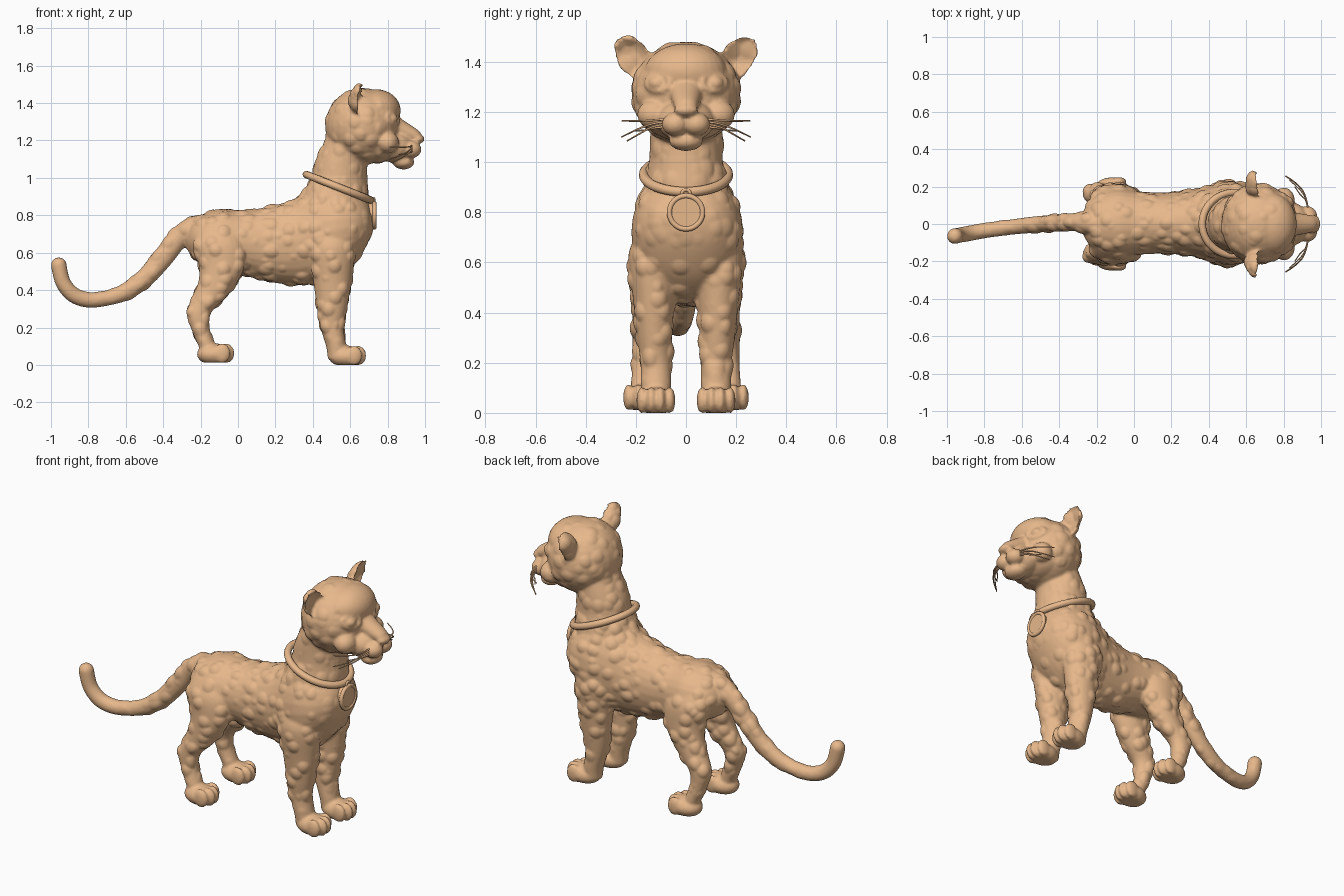
import bpy, bmesh, math
from mathutils import Vector, Matrix, noise

if "Cube" in bpy.data.objects:
    bpy.data.objects.remove(bpy.data.objects["Cube"])

fur = bpy.data.materials.new("tan")
fur.diffuse_color = (0.80, 0.48, 0.26, 1)
fur.use_nodes = True
fur.node_tree.nodes["Principled BSDF"].inputs["Base Color"].default_value = fur.diffuse_color
bm = bmesh.new()          # every fleshy part is gathered here, then fused


def ball(c, r, rot=None, floor=None, dish=None):
    """Ellipsoid; optional flat floor or hollowed +x side."""
    vs = bmesh.ops.create_uvsphere(bm, u_segments=28, v_segments=18, radius=1)["verts"]
    for v in vs:
        p = v.co.copy()
        if dish and p.x > 0:
            p.x *= -dish
        p = Vector((p.x * r[0], p.y * r[1], p.z * r[2]))
        if rot:
            p = rot @ p
        p += Vector(c)
        if floor is not None:
            p.z = max(p.z, floor)
        v.co = p


def loft(keys, up=None, steps=6, n=28):
    """Skin of ellipses; key = x, y, z, half size in side plane, half width in y."""
    k = [keys[0]] + list(keys) + [keys[-1]]
    rows = []
    for i in range(1, len(k) - 2):
        for s in range(steps):
            t = s / steps
            rows.append([0.5 * (2 * b + (c - a) * t + (2 * a - 5 * b + 4 * c - d) * t * t
                                + (3 * b - a - 3 * c + d) * t ** 3)
                         for a, b, c, d in zip(*k[i - 1:i + 3])])
    rows.append(list(keys[-1]))
    rings = []
    for i, q in enumerate(rows):
        t = Vector(rows[min(i + 1, len(rows) - 1)][:3]) - Vector(rows[max(i - 1, 0)][:3])
        u = Vector(up) if up else t.cross(Vector((0, 1, 0))).normalized()
        rings.append([bm.verts.new(Vector(q[:3]) + u * q[3] * math.cos(a) + Vector((0, q[4] * math.sin(a), 0)))
                      for a in (2 * math.pi * j / n for j in range(n))])
    faces = [bm.faces.new(rings[0]), bm.faces.new(rings[-1][::-1])]
    for r0, r1 in zip(rings, rings[1:]):
        for j in range(n):
            faces.append(bm.faces.new((r0[j], r1[j], r1[(j + 1) % n], r0[(j + 1) % n])))
    bmesh.ops.recalc_face_normals(bm, faces=faces)


def add(name, mesh):
    ob = bpy.data.objects.new(name, mesh)
    bpy.context.collection.objects.link(ob)
    mesh.materials.clear()
    mesh.materials.append(fur)
    return ob


def baked(ob):
    """Evaluate modifiers or curve bevels into a plain mesh object."""
    dg = bpy.context.evaluated_depsgraph_get()
    me = bpy.data.meshes.new_from_object(ob.evaluated_get(dg))
    name = ob.name
    bpy.data.objects.remove(ob)
    ob = add(name, me)
    ob.name = name
    me.polygons.foreach_set("use_smooth", [True] * len(me.polygons))
    return ob


def tube(name, pts, r, cyclic=False, taper=False):
    cu = bpy.data.curves.new(name, "CURVE")
    cu.dimensions, cu.bevel_depth, cu.bevel_resolution = "3D", r, 3
    cu.use_fill_caps = True
    sp = cu.splines.new("POLY" if cyclic else "NURBS")
    sp.points.add(len(pts) - 1)
    for i, (p, q) in enumerate(zip(sp.points, pts)):
        p.co = (*q, 1)
        p.radius = 1 - 0.6 * i / len(pts) if taper else 1
    sp.use_cyclic_u = cyclic
    if not cyclic:
        sp.order_u, sp.use_endpoint_u = 3, True
    return baked(add(name, cu))


# torso: x, top, bottom, half width
torso = [(-.275, .72, .62, .06), (-.22, .79, .55, .14), (-.1, .835, .50, .185), (.02, .83, .48, .172),
         (.15, .845, .445, .165), (.3, .89, .425, .178), (.42, .97, .43, .205), (.52, .99, .45, .225),
         (.62, .95, .53, .20), (.69, .88, .64, .135), (.72, .80, .72, .05)]
loft([(x, .005, (t + b) / 2, (t - b) / 2, w) for x, t, b, w in torso], up=(0, 0, 1))

# neck
loft([(.52, 0, .80, .18, .18), (.52, 0, .90, .18, .172), (.54, 0, 1.0, .153, .15),
      (.555, 0, 1.1, .14, .145), (.60, 0, 1.22, .12, .14)], up=(1, 0, 0))

# tail
loft([(-.15, 0, .74, .07, .07), (-.24, .005, .73, .065, .06), (-.32, .01, .675, .058, .05),
      (-.4, .005, .575, .057, .047), (-.5, 0, .462, .052, .045), (-.6, -.01, .392, .047, .043),
      (-.7, -.022, .357, .041, .041), (-.8, -.035, .348, .042, .042), (-.88, -.05, .375, .042, .042),
      (-.935, -.06, .44, .041, .041), (-.958, -.065, .53, .042, .042)])
ball((-.958, -.065, .533), (.042, .042, .042))

# head: skull, forehead, jaw, muzzle, nose, chin
ball((.665, 0, 1.275), (.2, .218, .207))
ball((.735, 0, 1.36), (.135, .165, .115))
ball((.73, 0, 1.17), (.13, .16, .09))
ball((.84, 0, 1.165), (.10, .115, .085))
loft([(.78, 0, 1.32, .05, .08), (.86, 0, 1.265, .05, .062), (.95, 0, 1.222, .035, .045), (.97, 0, 1.21, .015, .03)])
ball((.962, 0, 1.208), (.035, .048, .026))
ball((.885, 0, 1.085), (.058, .068, .04))

# legs, paws, face pieces and ears, one set per side
for s in (1, -1):
    loft([(.50, .11 * s, .74, .09, .07), (.50, .13 * s, .63, .125, .102), (.505, .128 * s, .45, .105, .085),
          (.503, .125 * s, .3, .082, .072), (.503, .12 * s, .2, .064, .064),
          (.525, .12 * s, .1, .054, .06), (.53, .12 * s, .03, .05, .055)], up=(1, 0, 0))
    loft([(-.11, .09 * s, .74, .10, .07), (-.10, .118 * s, .65, .142, .092), (-.085, .13 * s, .54, .128, .088),
          (-.105, .14 * s, .45, .108, .078), (-.155, .15 * s, .36, .092, .066), (-.208, .16 * s, .28, .068, .057),
          (-.203, .165 * s, .2, .052, .05), (-.165, .17 * s, .1, .046, .05), (-.15, .172 * s, .04, .04, .05)],
         up=(1, 0, 0))
    for px, py, fl in ((.58, .12, 0), (-.125, .173, .012)):
        ball((px, py * s, fl + .045), (.095, .076, .058), floor=fl)
        for k, dx in ((-1.5, .04), (-.5, .062), (.5, .062), (1.5, .04)):
            ball((px + dx, py * s + k * .037, fl + .05), (.044, .022, .053), floor=fl)
    ball((.925, .042 * s, 1.152), (.055, .054, .047))
    ball((.80, .125 * s, 1.19), (.06, .07, .06))
    ball((.82, .112 * s, 1.315), (.034, .038, .03))
    for k in range(20):                         # eyelid rim
        a = 2 * math.pi * k / 20
        y, z = .112 + .046 * math.cos(a), 1.317 + .034 * math.sin(a)
        x = .667 + .2 * math.sqrt(1 - (y / .218) ** 2 - ((z - 1.275) / .207) ** 2)
        ball((x, y * s, z), (.012, .011, .010))
    ear = Matrix.Rotation(-math.radians(36) * s, 3, "X") @ Matrix.Rotation(math.radians(12) * s, 3, "Z")
    ball((.665, .208 * s, 1.412), (.072, .068, .102), rot=ear, dish=.5)

# fuse everything into one smooth skin
me = bpy.data.meshes.new("leopard_body")
bm.to_mesh(me)
bm.free()
body = add("leopard_body", me)
rm = body.modifiers.new("fuse", "REMESH")
rm.mode, rm.voxel_size = "VOXEL", .0085
sm = body.modifiers.new("soften", "SMOOTH")
sm.factor, sm.iterations = .5, 4
body = baked(body)


# raised fur spots, fading out on face, paws, chest front and tail end
def fade(v, lo, hi):
    return max(0, min(1, (v - lo) / (hi - lo)))


normals = [v.normal.copy() for v in body.data.vertices]
for v, nrm in zip(body.data.vertices, normals):
    p = v.co.copy()
    amt = fade(p.z, .11, .2) * fade(p.x, -.9, -.2)
    if p.z > 1.02:
        amt *= .7 * (1 - fade(p.x, .74, .82))
    else:
        amt *= 1 - .6 * fade(p.x, .6, .68)
    if amt > 0:
        d = noise.voronoi(p / .078)[0][0]
        v.co = p + nrm * (.012 * amt * max(0, 1 - (d / .5) ** 2) - .002 * amt)

# collar and medallion
ring = [2 * math.pi * i / 64 for i in range(64)]
tube("collar", [(.537 + .172 * math.cos(a), .168 * math.sin(a), .95 - .068 * math.cos(a)) for a in ring], .02, True)
mb = bmesh.new()
bmesh.ops.create_cone(mb, cap_ends=True, segments=48, radius1=.066, radius2=.066, depth=.036,
                      matrix=Matrix.Translation((.717, 0, .80)) @ Matrix.Rotation(math.pi / 2, 4, "Y"))
mm = bpy.data.meshes.new("medallion")
mb.to_mesh(mm)
mb.free()
add("medallion", mm)
tube("medallion_rim", [(.73, .066 * math.cos(a), .80 + .066 * math.sin(a)) for a in ring], .011, True)
tube("medallion_loop", [(.727, .016 * math.cos(a), .876 + .014 * math.sin(a)) for a in ring], .007, True)

# whiskers
for s in (1, -1):
    for i, (ey, ez, ex) in enumerate(((.255, 1.165, .81), (.258, 1.10, .81), (.235, 1.085, .83), (.20, 1.125, .86))):
        z0 = 1.172 - .01 * i
        tube("whisker", [(.93, .075 * s, z0), (.925, .13 * s, z0 - .005), (.89, (ey - .05) * s, (z0 + ez) / 2 - .005),
                         (ex, ey * s, ez)], .005, taper=True)
